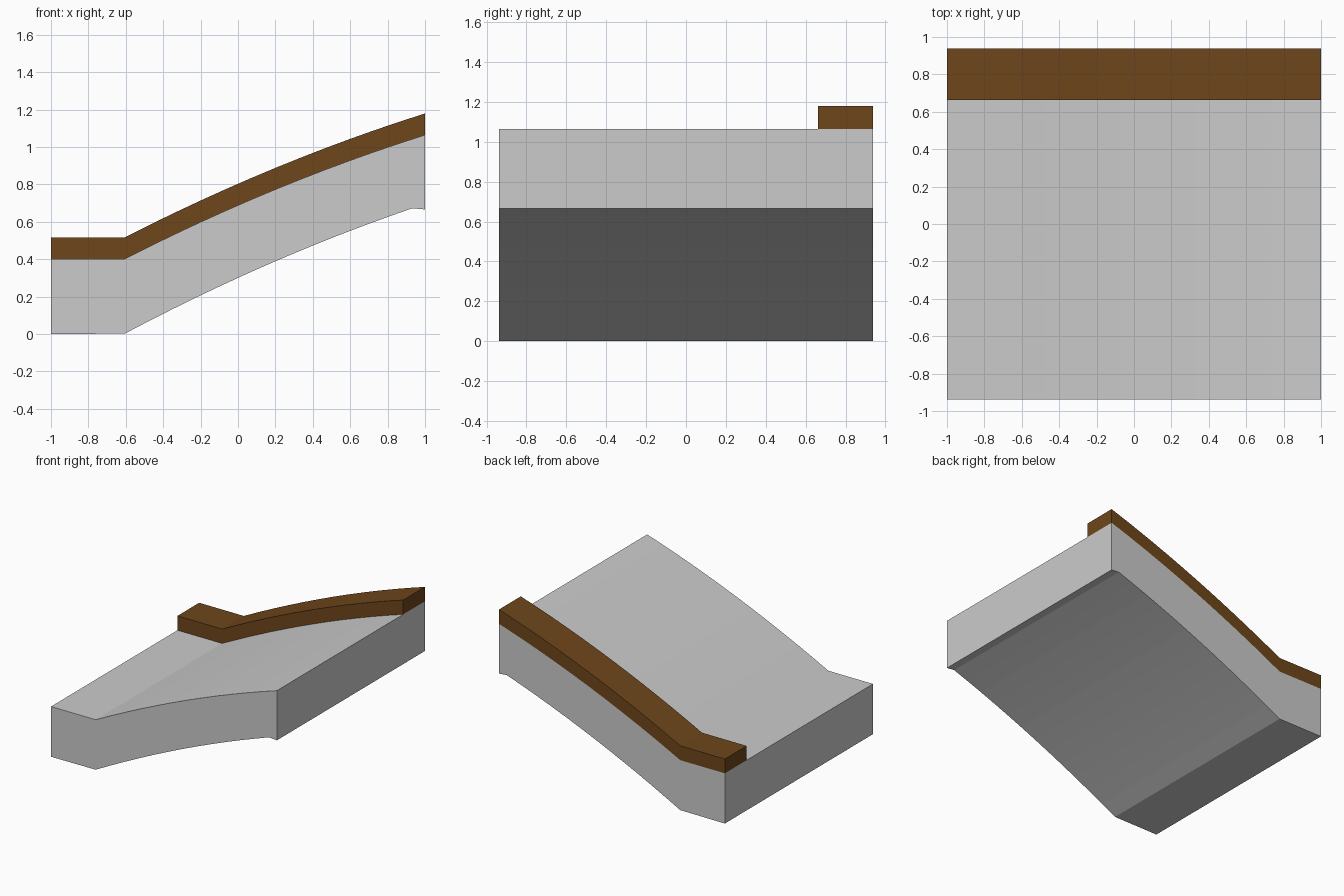
import bpy
import bmesh

if "Cube" in bpy.data.objects:
    bpy.data.objects.remove(bpy.data.objects["Cube"])

KNEE = -0.605   # x where the flat landing meets the curved ramp
HALF = 0.937    # half width of the ramp


def arc(x0, z0, x1, z1, bulge, steps=12):
    """Shallow arc from one point to another, bulging upward."""
    pts = []
    for i in range(steps + 1):
        t = i / steps
        pts.append((x0 + (x1 - x0) * t,
                    z0 + (z1 - z0) * t + 4 * bulge * t * (1 - t)))
    return pts


def extrude_profile(name, profile, y0, y1):
    """Extrude an (x, z) outline along y."""
    bm = bmesh.new()
    face = bm.faces.new([bm.verts.new((x, y0, z)) for x, z in profile])
    res = bmesh.ops.extrude_face_region(bm, geom=[face])
    verts = [g for g in res["geom"] if isinstance(g, bmesh.types.BMVert)]
    bmesh.ops.translate(bm, verts=verts, vec=(0, y1 - y0, 0))
    bmesh.ops.recalc_face_normals(bm, faces=bm.faces)
    mesh = bpy.data.meshes.new(name)
    bm.to_mesh(mesh)
    bm.free()
    obj = bpy.data.objects.new(name, mesh)
    bpy.context.collection.objects.link(obj)
    return obj


# Outlines running along the ramp
underside = [(-1, 0)] + arc(KNEE, 0.002, 0.932, 0.672, 0.036) + [(1, 0.666)]
surface = [(-1, 0.402)] + arc(KNEE, 0.402, 1, 1.064, 0.039)
curb_top = [(x, z + 0.115) for x, z in surface]

# Ramp slab
extrude_profile("ramp_slab", underside + surface[::-1], -HALF, HALF)

# Raised brown curb along the back edge
curb = extrude_profile("curb", surface + curb_top[::-1], 0.662, HALF)
brown = bpy.data.materials.new("brown")
brown.diffuse_color = (0.156, 0.061, 0.011, 1)
brown.use_nodes = True
brown.node_tree.nodes["Principled BSDF"].inputs["Base Color"].default_value = brown.diffuse_color
curb.data.materials.append(brown)
